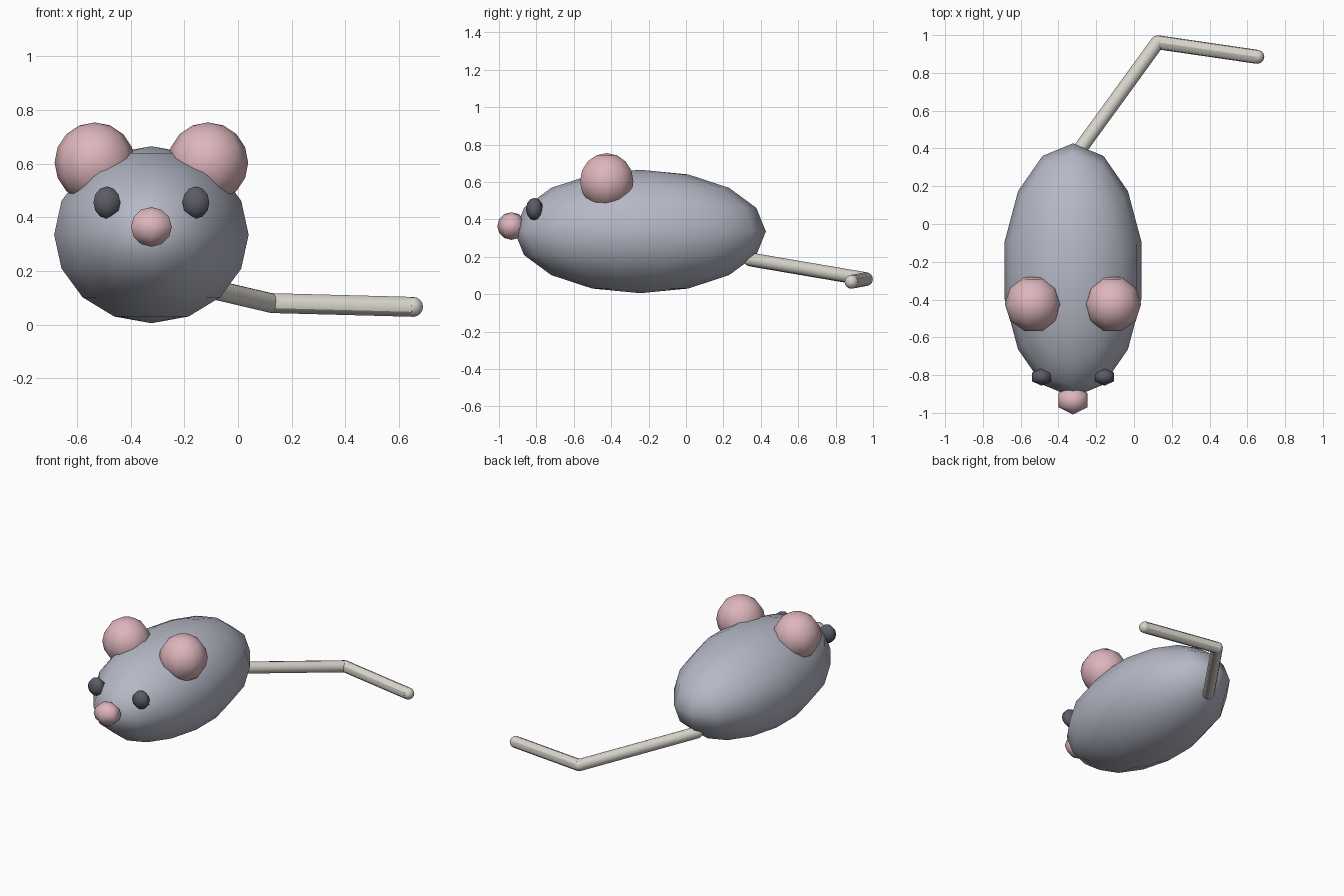
import bpy
from math import pi
from mathutils import Vector

cube = bpy.data.objects.get("Cube")
if cube:
    bpy.data.objects.remove(cube, do_unlink=True)


def material(name, rgb):
    color = [(c / 255) ** 2.2 for c in rgb] + [1]
    mat = bpy.data.materials.new(name)
    mat.use_nodes = True
    mat.diffuse_color = color
    mat.node_tree.nodes["Principled BSDF"].inputs["Base Color"].default_value = color
    return mat


grey = material("grey fur", (180, 183, 197))
pink = material("pink skin", (220, 180, 186))
dark = material("dark eye", (92, 92, 103))
cream = material("cream tail", (215, 211, 202))


def finish(name, mat):
    obj = bpy.context.object
    obj.name = name
    obj.data.materials.append(mat)
    bpy.ops.object.shade_smooth()
    return obj


def ellipsoid(name, mat, center, radii, segments, rings, turn=0):
    bpy.ops.mesh.primitive_uv_sphere_add(
        segments=segments, ring_count=rings, radius=1,
        location=center, rotation=(0, 0, turn))
    bpy.context.object.scale = radii
    return finish(name, mat)


def rod(name, mat, start, end, radius):
    a, b = Vector(start), Vector(end)
    bpy.ops.mesh.primitive_cylinder_add(
        vertices=12, radius=radius, depth=(b - a).length, location=(a + b) / 2,
        rotation=(b - a).to_track_quat("Z", "Y").to_euler())
    finish(name, mat)
    bpy.ops.object.shade_smooth_by_angle()


MID = -0.323  # body centre line

# Body and nose
ellipsoid("body", grey, (MID, -0.245, 0.335), (0.372, 0.672, 0.33), 14, 8)
ellipsoid("nose", pink, (MID, -0.933, 0.364), (0.088, 0.076, 0.074), 6, 6)

# Ears and eyes, mirrored about the centre line
for side, s in (("left", 1), ("right", -1)):
    ellipsoid(side + "_ear", pink, (MID + s * 0.211, -0.424, 0.604),
              (0.15, 0.15, 0.15), 10, 8, pi / 2)
    ellipsoid(side + "_eye", dark, (MID + s * 0.166, -0.81, 0.455),
              (0.058, 0.046, 0.06), 6, 6)

# Bent tail with rounded joints
R = 0.037
joints = [(MID, 0.345, 0.185), (0.125, 0.962, 0.08), (0.653, 0.885, 0.066)]
for part, a, b in zip(("base", "end"), joints, joints[1:]):
    rod("tail_" + part, cream, a, b, R)
for part, p in zip(("root", "bend", "tip"), joints):
    ellipsoid("tail_" + part, cream, p, (R, R, R), 12, 8)
